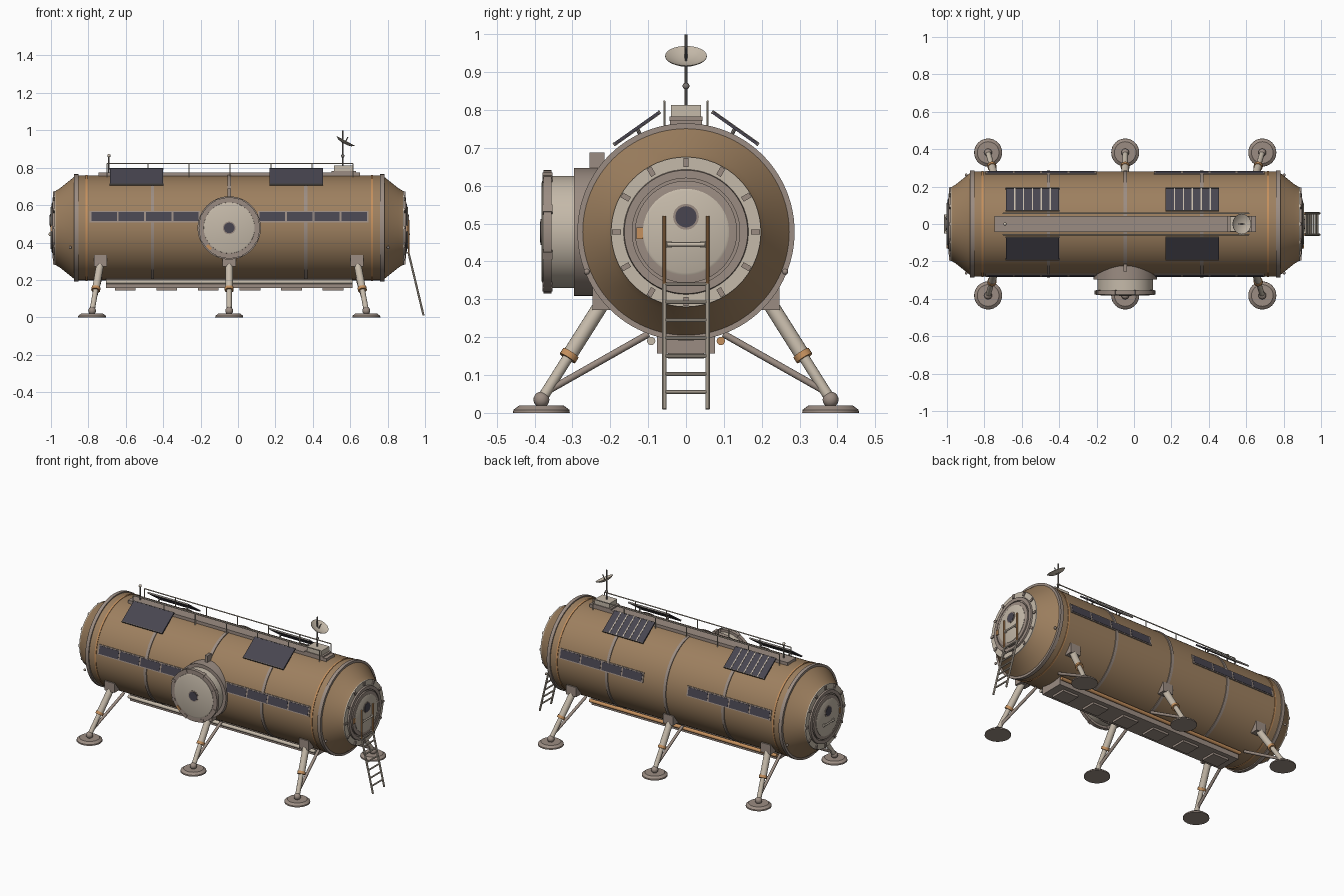
import bpy, bmesh, math
from mathutils import Vector, Matrix

if "Cube" in bpy.data.objects:
    bpy.data.objects.remove(bpy.data.objects["Cube"])

X0, ZC, R = -0.047, 0.478, 0.28     # hull centre, axis height, radius


def mat(name, c):
    m = bpy.data.materials.new(name)
    m.diffuse_color = (*c, 1)
    m.use_nodes = True
    m.node_tree.nodes["Principled BSDF"].inputs["Base Color"].default_value = m.diffuse_color
    return m


BROWN = mat("hull brown", (0.34, 0.215, 0.115))
MAUVE = mat("frame grey", (0.33, 0.265, 0.225))
LIGHT = mat("pale metal", (0.56, 0.49, 0.40))
DARK = mat("dark glass", (0.065, 0.06, 0.08))
ORANGE = mat("orange trim", (0.56, 0.28, 0.11))
STEEL = mat("rail steel", (0.20, 0.18, 0.165))


def finish(name, bm, m, smooth=True):
    bmesh.ops.remove_doubles(bm, verts=bm.verts, dist=1e-5)
    bmesh.ops.recalc_face_normals(bm, faces=bm.faces)
    me = bpy.data.meshes.new(name)
    bm.to_mesh(me)
    bm.free()
    me.materials.append(m)
    if smooth:
        me.shade_smooth()
        me.set_sharp_from_angle(angle=math.radians(32))
    ob = bpy.data.objects.new(name, me)
    bpy.context.collection.objects.link(ob)
    return ob


def lathe(name, profile, m, origin, axis, n=64):
    """Spin (distance along axis, radius) points around an axis."""
    bm = bmesh.new()
    q = Vector(axis).normalized().to_track_quat('Z', 'Y')
    rings = []
    for t, r in profile:
        rings.append([bm.verts.new(Vector(origin) + q @ Vector(
            (r * math.cos(2 * math.pi * i / n), r * math.sin(2 * math.pi * i / n), t)))
            for i in range(n)])
    for a, b in zip(rings, rings[1:]):
        for i in range(n):
            j = (i + 1) % n
            bm.faces.new((a[i], a[j], b[j], b[i]))
    return finish(name, bm, m)


def rod(name, p, q, r, m, n=12):
    d = Vector(q) - Vector(p)
    return lathe(name, [(0, 0), (0, r), (d.length, r), (d.length, 0)], m, p, d, n)


def ball(name, c, r, m):
    bm = bmesh.new()
    bmesh.ops.create_uvsphere(bm, u_segments=16, v_segments=10, radius=r,
                              matrix=Matrix.Translation(c))
    return finish(name, bm, m)


def box(name, c, size, m, rot=None):
    bm = bmesh.new()
    mx = Matrix.Translation(c) @ (rot or Matrix()) @ Matrix.Diagonal((*size, 1))
    bmesh.ops.create_cube(bm, size=1, matrix=mx)
    return finish(name, bm, m, False)


def band(name, x, w, r, m):
    lathe(name, [(-w, R - .01), (-w, r), (w, r), (w, R - .01)], m, (X0 + x, 0, ZC), (1, 0, 0), 96)


# Pressure hull with conical ends, frame bands and trim bands
lathe("hull", [(-.93, 0), (-.93, .197), (-.905, .212), (-.82, R), (.82, R), (.905, .212),
               (.93, .197), (.93, 0)], BROWN, (X0, 0, ZC), (1, 0, 0), 96)
for x in (-.41, 0, .41):
    band("frame_band", x, .009, .285, MAUVE)
for s in (-1, 1):
    band("end_ring", s * .818, .011, .287, MAUVE)
    band("trim_band", s * .763, .005, .283, ORANGE)
    for t in (-1, 1):
        ball("marker_light", (X0 + s * .85, t * .262, ZC - .105), .008, MAUVE)

# End hatches
for s in (-1, 1):
    o, ax = (X0, 0, ZC), (s, 0, 0)
    lathe("hatch_flange", [(.92, .198), (.935, .198), (.935, .15)], LIGHT, o, ax)
    lathe("hatch_ring", [(.93, .166), (.945, .163), (.945, .142), (.938, .142), (.938, .12)],
          MAUVE, o, ax)
    lathe("hatch_door_rim", [(.93, .135), (.948, .135), (.951, .115), (.951, .1)], MAUVE, o, ax)
    lathe("hatch_door", [(.94, .114), (.953, .114), (.956, .108), (.956, 0)], LIGHT, o, ax)
    for i in range(12):
        a = i * math.pi / 6
        box("hatch_latch", (X0 + s * .936, .184 * math.sin(a), ZC + .184 * math.cos(a)),
            (.012, .014, .024), MAUVE, Matrix.Rotation(-a, 4, 'X'))
    p = X0 + s * .95
    rod("hatch_window_rim", (p, 0, ZC + .04), (p + s * .009, 0, ZC + .04), .034, MAUVE, 32)
    rod("hatch_window", (p, 0, ZC + .04), (p + s * .011, 0, ZC + .04), .028, DARK, 32)
    box("hatch_tab", (X0 + s * .95, -.122, ZC - .003), (.012, .018, .03), ORANGE)
    h = X0 + s * .963
    rod("hatch_handle", (h, -.05, ZC - .033), (h, .05, ZC - .033), .005, LIGHT)
    for t in (-.045, .045):
        box("handle_mount", (X0 + s * .957, t, ZC - .033), (.012, .014, .018), LIGHT)

# Side docking port
o, ax = (X0, 0, ZC), (0, -1, 0)
lathe("port_inner_flange", [(.2, .169), (.296, .169), (.296, .14)], MAUVE, o, ax)
lathe("port_tunnel", [(.2, .148), (.36, .148)], LIGHT, o, ax)
lathe("port_outer_flange", [(.355, .14), (.355, .163), (.377, .163), (.377, .13)], MAUVE, o, ax)
lathe("port_door", [(.37, .138), (.379, .136), (.382, .128), (.382, 0)], LIGHT, o, ax)
rod("port_window_rim", (X0, -.37, ZC), (X0, -.384, ZC), .034, MAUVE, 32)
rod("port_window", (X0, -.37, ZC), (X0, -.386, ZC), .028, DARK, 32)
box("port_tab", (X0 - .108, -.376, ZC - .104), (.03, .012, .016), ORANGE,
    Matrix.Rotation(math.radians(45), 4, 'Y'))
for i in range(8):
    a = (i + .5) * math.pi / 4
    box("port_latch", (X0 + .155 * math.sin(a), -.366, ZC + .155 * math.cos(a)),
        (.02, .027, .022), MAUVE, Matrix.Rotation(a, 4, 'Y'))
box("port_top_bracket", (X0, -.235, ZC + .185), (.018, .04, .05), MAUVE)

# Window strips, four panes each, on both flanks
tilt = math.radians(12.3)
for side in (-1, 1):
    rot = Matrix.Rotation(side * tilt, 4, 'X')
    d = Vector((0, side * math.cos(tilt), math.sin(tilt)))
    for cx in (-.45, .45):
        base = Vector((X0 + cx, 0, ZC))
        box("window_frame", base + d * .279, (.592, .01, .062), MAUVE, rot)
        for i in range(4):
            box("window_pane", base + d * .2815 + Vector(((i - 1.5) * .146, 0, 0)),
                (.136, .008, .05), DARK, rot)

# Landing legs
for side in (-1, 1):
    for ax_, fx in ((-.735, -.78), (X0, X0), (.637, .686)):
        foot = Vector((fx, side * .382, 0))
        a, b = foot + Vector((0, 0, .035)), Vector((ax_, side * .218, .295))
        lathe("foot_pad", [(0, 0), (0, .075), (.008, .074), (.02, .058), (.02, 0)],
              MAUVE, foot, (0, 0, 1), 32)
        ball("foot_joint", a, .021, MAUVE)
        rod("leg_lower", a, a.lerp(b, .5), .014, LIGHT, 20)
        rod("leg_upper", a.lerp(b, .43), b, .02, LIGHT, 20)
        rod("leg_collar", a.lerp(b, .42), a.lerp(b, .475), .024, ORANGE, 20)
        box("leg_bracket", (ax_, side * .222, .302), (.07, .05, .06), MAUVE)
        rod("leg_brace", a.lerp(b, .08), (ax_, side * .10, .208), .009, MAUVE)

# Belly keel with access panels and pipes
box("keel", (X0, 0, .187), (1.32, .154, .06), MAUVE)
for i in range(6):
    box("keel_panel", (X0 + (i - 2.5) * .222, 0, .151), (.11, .096, .014), MAUVE)
for y, m in ((-.092, LIGHT), (.092, ORANGE)):
    rod("belly_pipe", (X0 - .66, y, .19), (X0 + .66, y, .19), .011, m, 16)

# Roof walkway with railings
box("walkway", (X0, 0, .763), (1.4, .084, .022), MAUVE)
for y in (-.057, .057):
    rod("rail", (-.70, y, .822), (.615, y, .822), .0035, LIGHT, 8)
    for i in range(7):
        x = -.70 + i * 1.315 / 6
        rod("rail_post", (x, y, .745), (x, y, .822), .003, LIGHT, 8)

# Solar panels, striped, on each side of the walkway
for side in (-1, 1):
    u = Vector((0, side * .12, -.085)).normalized()
    rot = Matrix.Rotation(math.atan2(u.z * side, u.y * side), 4, 'X')
    nrm = Vector((0, -u.z * side, u.y * side)) * side
    for cx in (-.543, .312):
        c = Vector((cx, side * .13, .752))
        box("solar_panel", c, (.285, .147, .008), DARK, rot)
        for i in range(5):
            box("solar_stripe", c + nrm * .0035 + Vector(((i - 2) * .0475, 0, 0)),
                (.007, .143, .004), LIGHT, rot)
        for k in (-1, 1):
            box("solar_edge", c + u * (k * .0735), (.287, .004, .01), STEEL, rot)
            rod("solar_strut", c + Vector((k * .1, 0, 0)),
                (cx + k * .1, side * .115, .725), .005, STEEL, 8)

# Dish antenna on its equipment box, and a small whip antenna
box("equipment_base", (.565, 0, .777), (.13, .088, .012), MAUVE)
box("equipment_box", (.565, 0, .795), (.105, .078, .036), LIGHT)
rod("mast", (.56, 0, .81), (.56, 0, 1.0), .004, STEEL, 10)
ball("mast_joint", (.56, 0, .863), .009, STEEL)
dish = [(.014, .055), (.006, .038), (.001, .02), (0, 0), (-.003, .02), (.002, .039), (.012, .055),
        (.014, .055)]
lathe("dish", dish, LIGHT, (.57, 0, .931), (.47, 0, .88), 32)
rod("dish_feed", (.57, 0, .931), (.588, 0, .964), .003, STEEL, 8)
rod("whip_antenna", (-.69, 0, .77), (-.69, 0, .862), .004, STEEL, 8)
ball("whip_tip", (-.69, 0, .864), .009, LIGHT)

# Boarding ladder with hand rails
for y in (-.057, .057):
    rod("ladder_rail", (.913, y, .34), (.992, y, .01), .006, LIGHT, 10)
    rod("hand_rail", (.913, y, .335), (.913, y, .52), .005, ORANGE, 10)
    rod("hand_rail_mount", (.87, y, .345), (.913, y, .345), .005, LIGHT, 8)
for i in range(7):
    z = .055 + i * .0475
    x = .992 - .079 * (z - .01) / .33
    rod("ladder_rung", (x, -.057, z), (x, .057, z), .005, LIGHT, 8)
